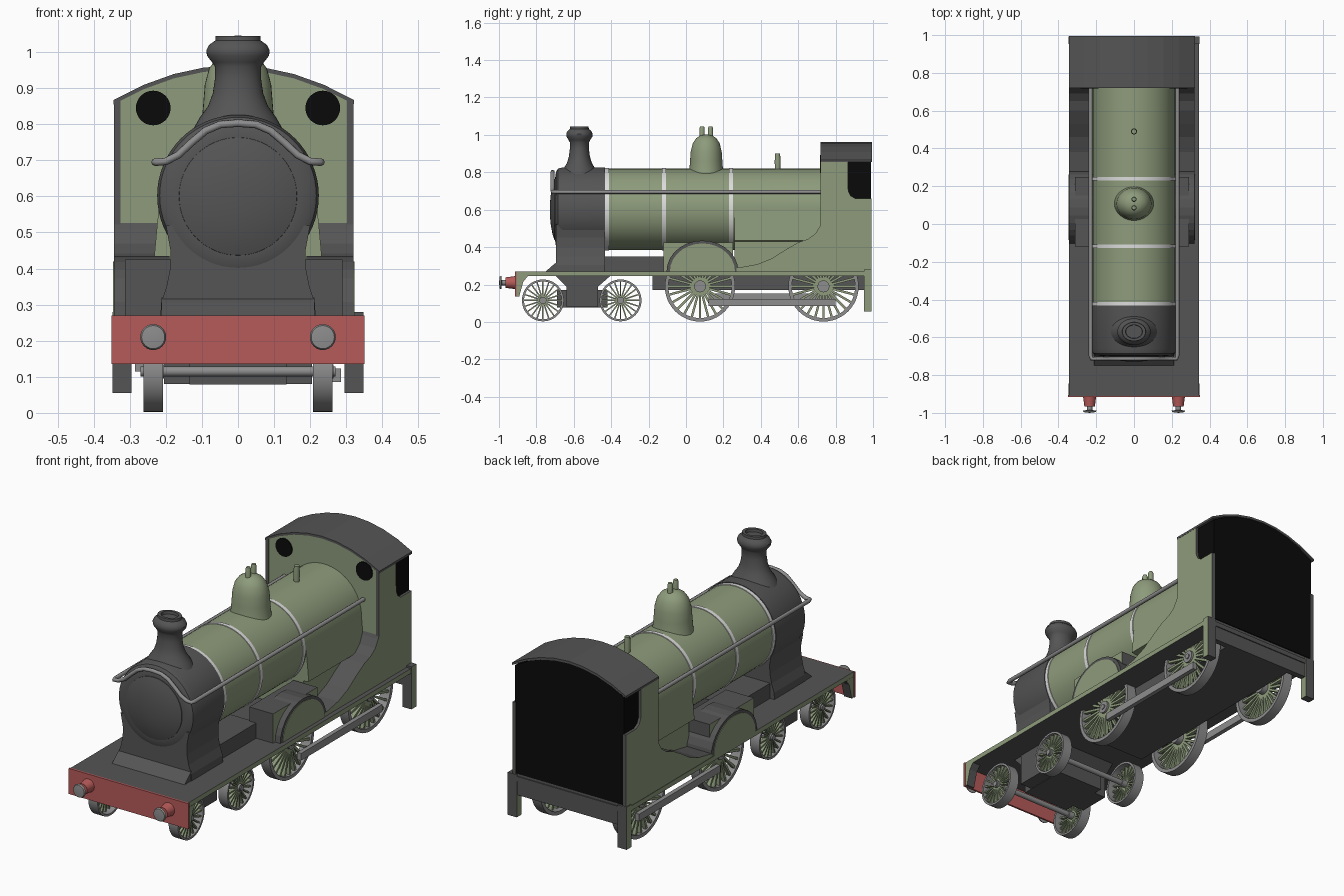
import bpy, bmesh, math
from mathutils import Vector, Matrix

if "Cube" in bpy.data.objects:
    bpy.data.objects.remove(bpy.data.objects["Cube"])


def material(name, r, g, b):
    m = bpy.data.materials.new(name)
    m.diffuse_color = (r, g, b, 1)
    m.use_nodes = True
    m.node_tree.nodes["Principled BSDF"].inputs["Base Color"].default_value = m.diffuse_color
    return m


GREEN = material("sage green", 0.27, 0.33, 0.20)
DARK = material("dark grey", 0.09, 0.09, 0.09)
GREY = material("steel grey", 0.27, 0.27, 0.27)
RED = material("buffer red", 0.47, 0.105, 0.10)
WHITE = material("band white", 0.72, 0.72, 0.72)
BLACK = material("opening black", 0.003, 0.003, 0.003)


def finish(name, bm, mats, smooth=False):
    bmesh.ops.recalc_face_normals(bm, faces=bm.faces)
    me = bpy.data.meshes.new(name)
    bm.to_mesh(me)
    bm.free()
    for m in mats:
        me.materials.append(m)
    if smooth:
        me.polygons.foreach_set("use_smooth", [True] * len(me.polygons))
        me.set_sharp_from_angle(angle=math.radians(35))
    ob = bpy.data.objects.new(name, me)
    bpy.context.collection.objects.link(ob)
    return ob


def prism(name, pts, a, b, axis, rim, cap=None, smooth=False):
    """Extrude a profile: (y, z) points along x, or (x, z) points along y."""
    bm = bmesh.new()
    place = (lambda p, t: (t, p[0], p[1])) if axis == "x" else (lambda p, t: (p[0], t, p[1]))
    lo = [bm.verts.new(place(p, a)) for p in pts]
    hi = [bm.verts.new(place(p, b)) for p in pts]
    for ring in (lo, hi):
        bm.faces.new(ring).material_index = 1 if cap else 0
    n = len(pts)
    for i in range(n):
        bm.faces.new((lo[i], lo[(i + 1) % n], hi[(i + 1) % n], hi[i]))
    return finish(name, bm, [rim] + ([cap] if cap else []), smooth)


def box(name, x0, x1, y0, y1, z0, z1, mat, side=None):
    return prism(name, [(y0, z0), (y1, z0), (y1, z1), (y0, z1)], x0, x1, "x", mat, side)


def lathe(name, prof, centre, axis, mat, n=48, squash=1.0):
    """Revolve (radius, height) points about an axis through centre."""
    bm = bmesh.new()
    rings = []
    for r, h in prof:
        if r == 0:
            rings.append([bm.verts.new((0, 0, h))] * n)
        else:
            rings.append([bm.verts.new((r * math.cos(2 * math.pi * i / n),
                                        r * squash * math.sin(2 * math.pi * i / n), h)) for i in range(n)])
    for p, q in zip(rings, rings[1:]):
        for i in range(n):
            j = (i + 1) % n
            vs = list(dict.fromkeys((p[i], p[j], q[j], q[i])))
            bm.faces.new(vs)
    for ring, (r, h) in ((rings[0], prof[0]), (rings[-1], prof[-1])):
        if r and prof[0] != prof[-1]:
            bm.faces.new(ring)
    if prof[0] == prof[-1]:
        bmesh.ops.remove_doubles(bm, verts=bm.verts, dist=1e-6)
    turn = {"z": Matrix(), "y": Matrix.Rotation(-math.pi / 2, 4, "X"),
            "x": Matrix.Rotation(math.pi / 2, 4, "Y")}[axis]
    bmesh.ops.transform(bm, matrix=Matrix.Translation(centre) @ turn, verts=bm.verts)
    return finish(name, bm, [mat], True)


def tube(name, pts, radius, mat):
    cu = bpy.data.curves.new(name, "CURVE")
    cu.dimensions = "3D"
    cu.bevel_depth, cu.bevel_resolution, cu.use_fill_caps = radius, 2, True
    sp = cu.splines.new("POLY")
    sp.points.add(len(pts) - 1)
    for p, co in zip(sp.points, pts):
        p.co = (*co, 1)
    cu.materials.append(mat)
    ob = bpy.data.objects.new(name, cu)
    bpy.context.collection.objects.link(ob)
    bpy.ops.object.select_all(action="DESELECT")
    ob.select_set(True)
    bpy.context.view_layer.objects.active = ob
    bpy.ops.object.convert(target="MESH")


def wheel(name, x, y, z, r, spokes):
    s = 1 if x > 0 else -1
    ri = r * 0.9
    lathe(name + "_tyre", [(r, -.027), (r, .027), (ri, .027), (ri, -.027), (r, -.027)], (x, y, z), "x", GREY)
    lathe(name + "_hub", [(r * .17, -.027), (r * .17, .03)], (x, y, z), "x", GREY, 20)
    bm = bmesh.new()
    for i in range(spokes):
        m = (Matrix.Translation((x + s * .01, y, z)) @ Matrix.Rotation(2 * math.pi * i / spokes, 4, "X")
             @ Matrix.Translation((0, 0, r * .53)) @ Matrix.Diagonal((.018, r * .065, r * .78, 1)))
        bmesh.ops.create_cube(bm, size=1, matrix=m)
    finish(name + "_spokes", bm, [GREEN])


# Footplate, beams and end valances
box("footplate", -.345, .345, -.91, .99, .245, .27, DARK, GREEN)
box("front_buffer_beam", -.35, .35, -.915, -.905, .135, .27, RED)
box("rear_drag_beam", -.30, .30, .955, .985, .17, .29, DARK)
for s, side in ((-1, "left"), (1, "right")):
    prism(side + "_front_valance", [(-.906, .135), (-.892, .135), (-.87, .215), (-.845, .246), (-.906, .246)],
          s * .30, s * .346, "x", DARK, GREEN)
    box(side + "_rear_step", s * .295, s * .348, .952, .993, .055, .28, DARK, GREEN)
    # Buffers
    c = (s * .235, 0, .21)
    lathe(side + "_buffer_housing", [(.036, -.91), (.033, -.925), (.028, -.965)], c, "y", RED, 24)
    lathe(side + "_buffer_head", [(.014, -.96), (.014, -.985), (.036, -.988), (.032, -.996), (0, -1)], c, "y", GREY, 24)

# Underframe and bogie
box("underframe", -.2, .2, -.18, .96, .17, .25, DARK)
box("bogie_centre", -.205, .205, -.64, -.47, .08, .25, DARK)
box("bogie_frame", -.135, .135, -.69, -.42, .078, .17, DARK)
prism("bogie_mount", [(-.70, .25), (-.63, .18), (-.48, .18), (-.40, .25)], -.2, .2, "x", DARK)
for s, side in ((-1, "left"), (1, "right")):
    for y, tag in ((-.765, "_front_bogie_wheel"), (-.35, "_rear_bogie_wheel")):
        wheel(side + tag, s * .235, y, .115, .112, 20)
    for y, tag in ((.075, "_front_driving_wheel"), (.735, "_rear_driving_wheel")):
        wheel(side + tag, s * .235, y, .19, .188, 24)
    z = .085 if s > 0 else .115
    box(side + "_coupling_rod", s * .262, s * .285, .12, .80, z, z + .038, GREY)
for y, z in ((-.765, .115), (-.35, .115), (.075, .19), (.735, .19)):
    lathe("axle", [(.014, -.27), (.014, .27)], (0, y, z), "x", GREY, 16)

# Boiler, bands and smokebox
C = (0, 0, .602)
lathe("boiler", [(.217, -.43), (.217, .725)], C, "y", GREEN, 64)
for y in (-.422, -.118, .24):
    lathe("boiler_band", [(.2205, y - .01), (.2205, y + .01)], C, "y", WHITE, 64)
lathe("smokebox", [(.224, -.432), (.224, -.66), (.217, -.685), (.20, -.695), (.165, -.70)], C, "y", DARK, 64)
lathe("smokebox_door", [(.165, -.69), (.163, -.703), (.13, -.714), (.08, -.723), (.04, -.727), (0, -.728)],
      (0, 0, .6), "y", DARK, 64)
half = [(.213, .305), (.198, .35), (.188, .40), (.187, .45), (.2, .52)]
prism("smokebox_saddle", [(-.215, .27), (.215, .27)] + half + [(-x, z) for x, z in reversed(half)],
      -.695, -.432, "y", DARK)
prism("saddle_foot", [(-.75, .27), (-.69, .27), (-.69, .32), (-.71, .305)], -.212, .212, "x", DARK)
box("frame_box", -.19, .19, -.44, -.11, .27, .35, DARK)

# Chimney, dome, safety valves and whistle
lathe("chimney", [(.125, .785), (.105, .82), (.083, .85), (.07, .885), (.064, .925), (.064, .96), (.072, .972),
                  (.086, .99), (.088, 1.005), (.08, 1.02), (.063, 1.032), (.062, 1.045), (.045, 1.045),
                  (.043, 1.03)], (0, -.57, 0), "z", DARK, 40, .8)
lathe("steam_dome", [(.108, .775), (.1, .81), (.096, .86), (.092, .91), (.08, .955), (.06, .982), (.035, .997),
                     (0, 1.002)], (0, .108, 0), "z", GREEN, 40, .9)
for y in (.086, .131):
    lathe("safety_valve", [(.014, .98), (.014, 1.035), (.01, 1.046)], (0, y, 0), "z", GREEN, 16)
lathe("whistle", [(.014, .80), (.016, .86), (.013, .9)], (0, .49, 0), "z", GREEN, 16)

# Handrail: along both sides and arched over the smokebox front
arc = [(.225, .695), (.2, .697), (.165, .715), (.13, .748), (.09, .782), (.05, .799)]
path = [(-.23, .72, .695), (-.23, -.695, .695)] + [(-x, -.713, z) for x, z in arc]
tube("handrail", path + [(0, -.713, .803)] + [(-x, y, z) for x, y, z in reversed(path)], .0105, GREY)

# Firebox flaring down from the boiler
prism("firebox", [(-.215, .62), (-.232, .435), (-.2, .43), (-.2, .27), (.2, .27), (.2, .43), (.232, .435), (.215, .62)],
      .26, .725, "y", GREEN)

# Cab, splashers: the outer faces sit slightly further out on the left
sweep = [(.73, .27), (.73, .545), (.715, .51), (.69, .47), (.65, .442), (.6, .425), (.53, .385), (.46, .34),
         (.38, .308), (.27, .288), (.27, .27)]
sheet = [(.72, .27), (.992, .27), (.992, .66), (.905, .66), (.88, .675), (.868, .70), (.865, .74), (.865, .868),
         (.72, .868)]
for x, s, side in ((-.343, -1, "left"), (.32, 1, "right")):
    prism(side + "_cab_sweep", sweep, s * .19, x, "x", DARK, GREEN)
    prism(side + "_cab_side", sheet, x - s * .018, x, "x", DARK, GREEN)
    box(side + "_splasher_box", s * .15, x - s * .03, -.12, .25, .27, .425, DARK, GREEN)

    def arch(r):
        return [(.088 + r * math.cos(math.pi * i / 14), .27 + .86 * r * math.sin(math.pi * i / 14)) for i in range(15)]
    prism(side + "_splasher", arch(.192), s * .19, x, "x", DARK)
    prism(side + "_splasher_face", arch(.174), x - s * .002, x + s * .003, "x", GREEN)

CX, HW = -.0115, .3315


def roofline(drop, hw):
    return [(CX + hw * u / 4, .963 - .096 * (u / 4) ** 2 - drop) for u in range(4, -5, -1)]


prism("cab_front", [(CX - HW, .27), (CX + HW, .27)] + roofline(.006, HW), .722, .738, "y", GREEN)
prism("cab_interior", [(CX - HW + .014, .285), (CX + HW - .014, .285)] + roofline(.01, HW - .014),
      .738, .99, "y", BLACK)
prism("cab_roof", roofline(0, HW + .002) + list(reversed(roofline(.012, HW + .002))), .72, .995, "y", DARK)
for x in (-.235, .235):
    lathe("cab_window", [(.048, .717), (.048, .723)], (x, 0, .845), "y", BLACK, 32)
